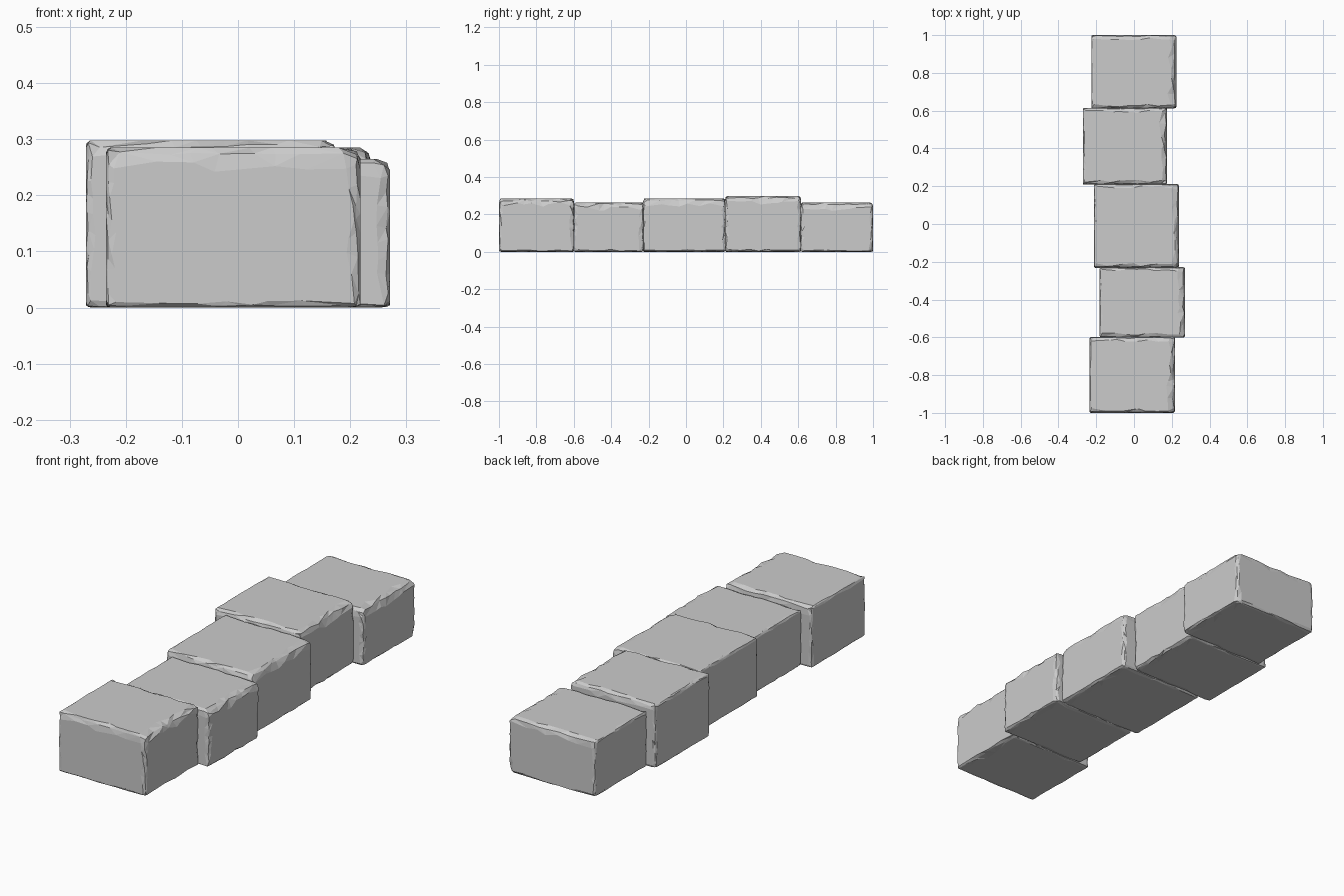
import bpy
import bmesh
import random

if "Cube" in bpy.data.objects:
    bpy.data.objects.remove(bpy.data.objects["Cube"])

random.seed(7)
N = 9  # cells along each block edge


def wear(face, axis, side):
    """Width of the worn border on a face, measured towards one of its edges."""
    if axis == 2 and side < 0:
        return random.uniform(0.004, 0.014)      # toward the ground
    if face == (0, -1) or (axis == 0 and side < 0):
        return random.uniform(0.006, 0.018)      # crisp left side
    if face[0] == 2 and axis == 0:
        return random.uniform(0.015, 0.05)       # top, toward the chipped right edge
    if axis == 2:
        return random.uniform(0.018, 0.045)      # upright faces, toward the top
    return random.uniform(0.008, 0.026)


def stone_block(name, lo, hi):
    """Box with an irregular chipped border around every face."""
    bm = bmesh.new()
    bmesh.ops.create_cube(bm, size=2)
    bmesh.ops.subdivide_edges(bm, edges=bm.edges[:], cuts=N - 1, use_grid_fill=True)
    for v in bm.verts:
        idx = [round((c + 1) / 2 * N) for c in v.co]
        ends = [a for a in range(3) if idx[a] in (0, N)]
        pos = [lo[a] + (hi[a] - lo[a]) * idx[a] / N for a in range(3)]
        # uneven spacing along the edges
        for a in range(3):
            if 1 < idx[a] < N - 1:
                pos[a] += random.uniform(-0.3, 0.3) * (hi[a] - lo[a]) / N
        if len(ends) == 1:
            # border of the flat face
            f = ends[0]
            face = (f, 1 if idx[f] else -1)
            for a in range(3):
                if idx[a] == 1:
                    pos[a] = lo[a] + wear(face, a, -1)
                elif idx[a] == N - 1:
                    pos[a] = hi[a] - wear(face, a, 1)
        else:
            # knocked-back edges and corners
            for a in ends:
                side = 1 if idx[a] else -1
                others = [b for b in ends if b != a]
                b = others[0]
                k = wear((b, 1 if idx[b] else -1), a, side)
                k *= 0.3 if len(ends) == 2 else 0.45
                pos[a] -= side * k
            for a in range(3):
                if idx[a] == 1:
                    pos[a] = lo[a] + 0.025
                elif idx[a] == N - 1:
                    pos[a] = hi[a] - 0.03
        v.co = pos
    bmesh.ops.triangulate(bm, faces=bm.faces[:])
    bmesh.ops.recalc_face_normals(bm, faces=bm.faces[:])
    # merge the flat centres back into clean faces
    bmesh.ops.dissolve_limit(bm, angle_limit=0.02, verts=bm.verts[:], edges=bm.edges[:])
    mesh = bpy.data.meshes.new(name)
    bm.to_mesh(mesh)
    bm.free()
    obj = bpy.data.objects.new(name, mesh)
    bpy.context.collection.objects.link(obj)


# Row of five stones, front to back: x range, y range, height
stones = [
    (-0.235, 0.218, -1.00, -0.598, 0.285),
    (-0.182, 0.271, -0.602, -0.228, 0.265),
    (-0.212, 0.238, -0.232, 0.212, 0.285),
    (-0.271, 0.176, 0.208, 0.615, 0.298),
    (-0.226, 0.224, 0.611, 1.00, 0.263),
]
for i, (x0, x1, y0, y1, h) in enumerate(stones, 1):
    stone_block(f"stone_block_{i}", (x0, y0, 0.0), (x1, y1, h))
